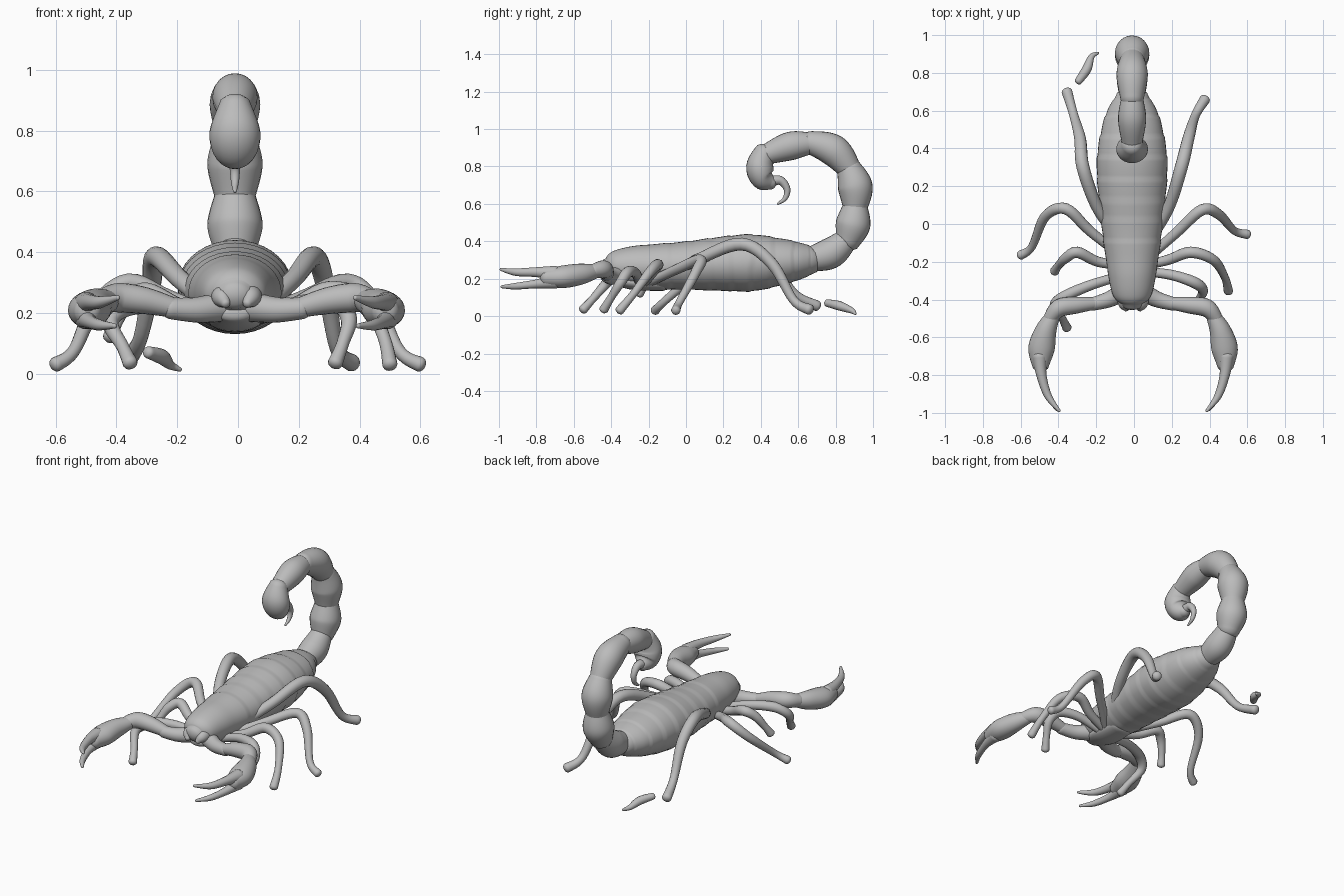
import bpy
import bmesh
import math
from mathutils import Vector

default_cube = bpy.data.objects.get("Cube")
if default_cube:
    bpy.data.objects.remove(default_cube, do_unlink=True)

shell_grey = bpy.data.materials.new("shell_grey")
shell_grey.use_nodes = True
GREY = (.5, .5, .5, 1)
shell_grey.diffuse_color = GREY
shell_grey.node_tree.nodes["Principled BSDF"].inputs["Base Color"].default_value = GREY

CENTRE = -.01


def spline(rows, steps):
    """Smoothly interpolate rows of equal length."""
    padded = [rows[0]] + list(rows) + [rows[-1]]
    result = []
    for i in range(len(rows) - 1):
        a, b, c, d = padded[i:i + 4]
        for s in range(steps):
            t = s / steps
            result.append([q + t / 2 * (r - p + t * (2 * p - 5 * q + 4 * r - w
                           + t * (3 * (q - r) + w - p)))
                           for p, q, r, w in zip(a, b, c, d)])
    return result + [list(rows[-1])]


def tube(name, points, radii, steps=6, sides=20, reshape=None):
    """Round-ended tube; each radius is a number or a (side, up) pair."""
    rows = []
    for p, r in zip(points, radii):
        rows.append(tuple(p) + (r if isinstance(r, tuple) else (r, r)))
    rows = spline(rows, steps)
    centres = [Vector(row[:3]) for row in rows]
    last = len(rows) - 1
    rings = []
    side = None
    for i, row in enumerate(rows):
        along = (centres[min(i + 1, last)] - centres[max(i - 1, 0)]).normalized()
        if side is None:
            side = along.cross(Vector((0, 0, 1)))
        side = (side - along * side.dot(along)).normalized()
        up = side.cross(along)
        a, b = row[3:]
        rounding = [0]
        if i == 0:
            rounding = [-80, -55, -28, 0]
        elif i == last:
            rounding = [0, 28, 55, 80]
        for angle in map(math.radians, rounding):
            middle = centres[i] + along * min(a, b) * math.sin(angle) * .7
            rings.append((middle, side * a * math.cos(angle), up * b * math.cos(angle)))

    bm = bmesh.new()
    loops = []
    for middle, u, v in rings:
        turns = [math.tau * k / sides for k in range(sides)]
        loops.append([bm.verts.new(middle + u * math.cos(t) + v * math.sin(t)) for t in turns])
    for low, high in zip(loops, loops[1:]):
        for k in range(sides):
            n = (k + 1) % sides
            bm.faces.new((low[k], low[n], high[n], high[k]))
    bm.faces.new(loops[0][::-1])
    bm.faces.new(loops[-1])
    if reshape:
        for vert in bm.verts:
            reshape(vert.co)
    bmesh.ops.recalc_face_normals(bm, faces=bm.faces)
    for face in bm.faces:
        face.smooth = True
    mesh = bpy.data.meshes.new(name)
    bm.to_mesh(mesh)
    bm.free()
    mesh.materials.append(shell_grey)
    obj = bpy.data.objects.new(name, mesh)
    bpy.context.collection.objects.link(obj)
    return obj


def mirrored_tube(name, points, radii, **options):
    for label, sign in (("left", 1), ("right", -1)):
        flipped = [(x * sign + CENTRE / 2, y, z) for x, y, z in points]
        tube(label + "_" + name, flipped, radii, **options)


# Body: overlapping back plates made by a shallow sawtooth
def back_plates(co):
    if co.y > -.2 and co.y < .66:
        phase = ((co.y + .2) / .11) % 1
        swell = 1 + .03 * phase
        co.x = CENTRE + (co.x - CENTRE) * swell
        co.z = .27 + (co.z - .27) * swell


body_rows = [
    (-.42, .26, .06, .05), (-.38, .265, .1, .085), (-.28, .265, .125, .11),
    (-.15, .265, .142, .12), (0, .27, .16, .127), (.2, .28, .18, .143),
    (.35, .285, .183, .15), (.5, .29, .16, .125), (.6, .295, .13, .1),
    (.67, .3, .09, .075),
]
tube("body", [(CENTRE, y, z) for y, z, w, h in body_rows],
     [(w, h) for y, z, w, h in body_rows], steps=10, sides=36, reshape=back_plates)

# Underside plate where the legs meet
tube("chest", [(CENTRE, -.39, .2), (CENTRE, -.28, .18), (CENTRE, -.12, .175)],
     [(.06, .03), (.09, .04), (.08, .04)])

# Mouth parts
mirrored_tube("jaw", [(.04, -.36, .26), (.045, -.42, .25), (.035, -.45, .23)],
              [.045, .035, .015])

# Tail: barrel segments, each given by start, middle and end
tail_segments = [
    ((.64, .3), (.77, .335), (.865, .415), .083),
    ((.865, .4), (.893, .49), (.905, .59), .093),
    ((.905, .58), (.905, .69), (.872, .79), .093),
    ((.88, .78), (.79, .885), (.66, .93), .085),
    ((.68, .925), (.56, .91), (.43, .865), .076),
]
for number, (start, middle, end, girth) in enumerate(tail_segments, 1):
    path = [(CENTRE, y, z) for y, z in (start, middle, end)]
    tube("tail_segment_" + str(number), path,
         [girth * .72, (girth * .98, girth), girth * .72], steps=8, sides=24)

# Venom bulb and stinger
tube("tail_bulb", [(CENTRE, y, z) for y, z in
                   ((.42, .88), (.395, .8), (.415, .735), (.46, .71))],
     [.055, (.083, .073), (.074, .065), .035], sides=24)
tube("stinger", [(CENTRE, y, z) for y, z in
                 ((.45, .72), (.505, .725), (.54, .68), (.53, .63), (.49, .6))],
     [.03, .024, .018, .013, .006], sides=12)

# Pincers: two arm joints, a swollen palm and two fingers
mirrored_tube("arm_upper", [(.05, -.36, .22), (.13, -.4, .21), (.22, -.425, .215)],
              [.05, .042, .035])
mirrored_tube("arm_lower", [(.2, -.42, .215), (.3, -.43, .24), (.39, -.445, .25),
                            (.44, -.5, .24)],
              [.032, .044, .048, .036])
mirrored_tube("palm", [(.42, -.48, .24), (.46, -.56, .225), (.485, -.66, .21),
                       (.49, -.75, .205)],
              [.036, .056, (.07, .06), (.045, .045)], sides=24)
mirrored_tube("finger_upper", [(.495, -.7, .23), (.485, -.8, .235), (.45, -.91, .235),
                               (.39, -.99, .25)],
              [.04, .027, .02, .008], sides=14)
mirrored_tube("finger_lower", [(.495, -.7, .185), (.485, -.8, .172), (.45, -.91, .16),
                               (.4, -.985, .157)],
              [.04, .024, .018, .008], sides=14)

# Legs: posed separately on each side
legs = {
    "left_leg_first": [(.05, -.25, .18), (.2, -.27, .23), (.32, -.31, .235),
                       (.365, -.35, .18), (.345, -.4, .1), (.32, -.44, .035)],
    "left_leg_second": [(.05, -.22, .18), (.18, -.19, .22), (.3, -.15, .275),
                        (.42, -.19, .24), (.48, -.28, .12), (.5, -.355, .03)],
    "left_leg_third": [(.05, -.2, .18), (.22, -.05, .25), (.36, .075, .3),
                       (.45, .05, .23), (.53, -.035, .075), (.6, -.055, .03)],
    "left_leg_back": [(.06, -.12, .2), (.18, .08, .31), (.25, .3, .385),
                      (.29, .46, .28), (.325, .575, .085), (.375, .66, .035)],
    "right_leg_first": [(-.05, -.27, .18), (-.22, -.32, .22), (-.36, -.38, .22),
                        (-.42, -.43, .17), (-.38, -.5, .09), (-.355, -.55, .035)],
    "right_leg_second": [(-.05, -.22, .18), (-.19, -.2, .22), (-.3, -.15, .27),
                         (-.36, -.18, .24), (-.4, -.22, .17), (-.42, -.25, .12)],
    "right_leg_third": [(-.05, -.18, .18), (-.23, -.04, .25), (-.36, .08, .3),
                        (-.47, .04, .22), (-.54, -.12, .075), (-.6, -.165, .03)],
    "right_leg_back": [(-.06, -.1, .2), (-.19, .08, .31), (-.27, .3, .385),
                       (-.285, .45, .29), (-.32, .58, .12), (-.355, .7, .055)],
}
for name, path in legs.items():
    size = 1.15 if "back" in name else 1
    thickness = [.024, .027, .03, .027, .021, .025]
    tube(name, path, [r * size for r in thickness], sides=14)

# Loose end of the right back leg
tube("right_loose_foot", [(-.295, .755, .07), (-.25, .82, .055), (-.225, .885, .03),
                          (-.19, .905, .013)],
     [.02, .025, .016, .007], sides=14)
